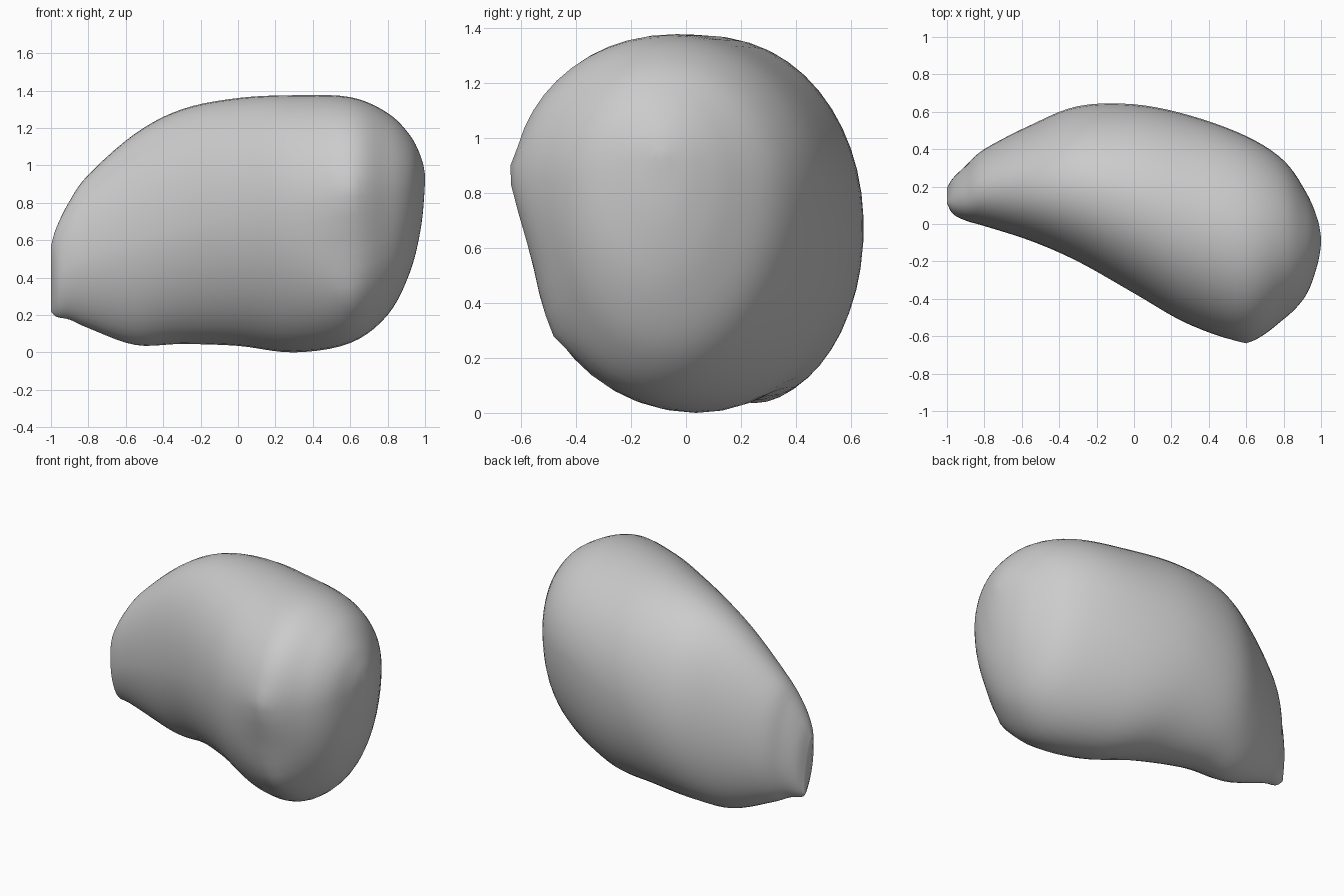
import bpy
import bmesh
from math import sin, cos, pi, exp
from mathutils import Vector

default_cube = bpy.data.objects.get("Cube")
if default_cube:
    bpy.data.objects.remove(default_cube, do_unlink=True)

# Stations along the body:
# x, bottom, top, front y, back y, height of widest point, backward lean
STATIONS = [
    (-1.0, .22, .57, .13, .18, .38, -.2),
    (-.97, .19, .67, .06, .24, .42, -.1),
    (-.9, .175, .81, .02, .31, .47, -.06),
    (-.8, .13, .95, -.01, .40, .52, -.04),
    (-.55, .04, 1.17, -.09, .53, .60, -.04),
    (-.3, .045, 1.30, -.20, .63, .67, -.04),
    (0, .035, 1.36, -.37, .64, .73, -.03),
    (.3, 0, 1.375, -.54, .58, .78, -.02),
    (.6, .05, 1.365, -.63, .47, .83, 0),
    (.8, .20, 1.28, -.51, .34, .84, 0),
    (.92, .43, 1.16, -.38, .17, .86, 0),
    (.98, .68, 1.04, -.22, .03, .90, 0),
    (1.0, .91, .95, -.11, -.07, .93, 0),
]
SEGMENTS = 48
STEPS = 5

# Front ridge details: centre, radius, outward push
RIDGE_DETAILS = [
    (Vector((.6, -.63, .87)), .05, .02),
    (Vector((.61, -.48, .30)), .05, .02),
    (Vector((.6, -.6, .56)), .19, -.035),
]


def spline_rows(rows, steps):
    """Catmull-Rom interpolation through every column of the rows."""
    points = [Vector(row) for row in rows]
    points = [points[0]] + points + [points[-1]]
    result = []
    for a, b, c, d in zip(points, points[1:], points[2:], points[3:]):
        for k in range(steps):
            t = k / steps
            tangent_b, tangent_c = (c - a) / 2, (d - b) / 2
            offset = c - b
            result.append(b + tangent_b * t
                          + (3 * offset - 2 * tangent_b - tangent_c) * t ** 2
                          + (tangent_b + tangent_c - 2 * offset) * t ** 3)
    result.append(points[-1])
    return result


def section_point(row, angle):
    """Point on an egg section, fuller above and leaner below at the thin front."""
    x, bottom, top, front, back, z_mid, lean = row
    side, height = cos(angle), sin(angle)
    if side < 0:
        hollow = min(max((.4 - x) / .8, 0), 1)
        power = 2 / (2 + hollow * (.15 if height > 0 else -.2))
        side = -abs(side) ** power
        height = abs(height) ** power * (1 if height > 0 else -1)
    z = height * (top - z_mid if height > 0 else z_mid - bottom)
    y = (front + back) / 2 + side * (back - front) / 2
    return Vector((x, y + lean * z, z_mid + z))


def make_material(name, colour):
    material = bpy.data.materials.new(name)
    material.use_nodes = True
    material.diffuse_color = colour
    shader = material.node_tree.nodes["Principled BSDF"]
    shader.inputs["Base Color"].default_value = colour
    return material


# Lofted body
bm = bmesh.new()
rings = []
for row in spline_rows(STATIONS, STEPS):
    rings.append([bm.verts.new(section_point(row, 2 * pi * i / SEGMENTS))
                  for i in range(SEGMENTS)])
for ring, following in zip(rings, rings[1:]):
    for i in range(SEGMENTS):
        j = (i + 1) % SEGMENTS
        bm.faces.new((ring[i], ring[j], following[j], following[i]))
bm.faces.new(rings[0])
bm.faces.new(rings[-1])

# Pinched points and the hollow between them on the front ridge
for centre, radius, push in RIDGE_DETAILS:
    for vert in bm.verts:
        distance = (vert.co - centre).length
        vert.co.y -= push * exp(-(distance / radius) ** 2)

bmesh.ops.recalc_face_normals(bm, faces=bm.faces)
mesh = bpy.data.meshes.new("rounded_body")
bm.to_mesh(mesh)
bm.free()

body = bpy.data.objects.new("rounded_body", mesh)
bpy.context.collection.objects.link(body)
mesh.materials.append(make_material("plain grey", (.6, .6, .6, 1)))

# Smooth shading
bpy.ops.object.select_all(action="DESELECT")
body.select_set(True)
bpy.context.view_layer.objects.active = body
bpy.ops.object.shade_smooth_by_angle(angle=pi / 4)
